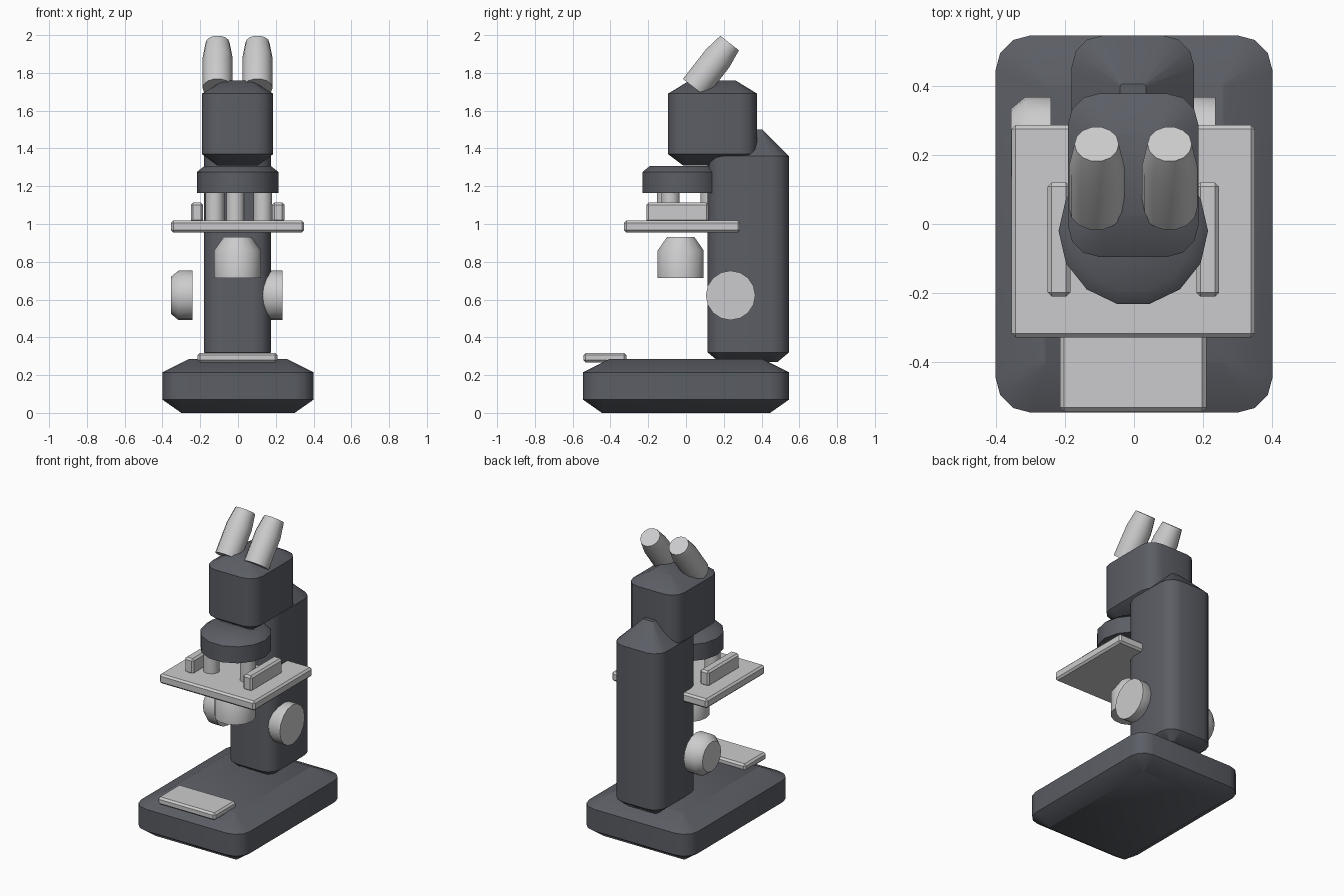
import bpy, bmesh
from math import sin, cos, pi, radians
from mathutils import Matrix, Vector

cube = bpy.data.objects.get("Cube")
if cube:
    bpy.data.objects.remove(cube, do_unlink=True)


def material(name, color):
    mat = bpy.data.materials.new(name)
    mat.use_nodes = True
    mat.diffuse_color = color
    mat.node_tree.nodes["Principled BSDF"].inputs["Base Color"].default_value = color
    return mat


DARK = material("dark_slate", (0.105, 0.112, 0.13, 1))
LIGHT = material("light_grey", (0.6, 0.6, 0.61, 1))


def finish(name, bm, mat, angle=40):
    bmesh.ops.recalc_face_normals(bm, faces=bm.faces)
    mesh = bpy.data.meshes.new(name)
    bm.to_mesh(mesh)
    bm.free()
    mesh.materials.append(mat)
    mesh.shade_smooth()
    mesh.set_sharp_from_angle(angle=radians(angle))
    obj = bpy.data.objects.new(name, mesh)
    bpy.context.collection.objects.link(obj)
    return obj


def loft(name, loops, mat, matrix=None):
    """Skin a stack of equal-length point loops and cap both ends."""
    bm = bmesh.new()
    rings = [[bm.verts.new(p) for p in loop] for loop in loops]
    for a, b in zip(rings, rings[1:]):
        for i in range(len(a)):
            j = (i + 1) % len(a)
            bm.faces.new((a[i], a[j], b[j], b[i]))
    bm.faces.new(rings[0])
    bm.faces.new(rings[-1])
    if matrix:
        bm.transform(matrix)
    return finish(name, bm, mat)


def rounded_block(name, x, y, radius, profile, mat):
    """Block with rounded upright corners; profile is (height, inset) pairs."""
    loops = []
    for z, inset in profile:
        r = max(radius - inset, 0.008)
        hx, hy = (x[1] - x[0]) / 2 - inset - r, (y[1] - y[0]) / 2 - inset - r
        cx, cy = sum(x) / 2, sum(y) / 2
        loop = []
        for k, (sx, sy) in enumerate(((1, 1), (-1, 1), (-1, -1), (1, -1))):
            for s in range(4):
                a = pi / 2 * (k + s / 3)
                loop.append((cx + sx * hx + r * cos(a), cy + sy * hy + r * sin(a), z))
        loops.append(loop)
    return loft(name, loops, mat)


def turned(name, center, profile, mat, sides=14, rotation=None):
    """Round part; profile is (distance along axis, radius) pairs."""
    loops = [[(r * cos(2 * pi * i / sides), r * sin(2 * pi * i / sides), z)
              for i in range(sides)] for z, r in profile]
    matrix = Matrix.Translation(center) @ (rotation or Matrix.Identity(4))
    return loft(name, loops, mat, matrix)


def plate(name, x, y, z, mat, bevel=0.012):
    bm = bmesh.new()
    bmesh.ops.create_cube(bm, size=1)
    lo, hi = (Vector(p) for p in zip(x, y, z))
    bm.transform(Matrix.Translation((lo + hi) / 2) @ Matrix.Diagonal((*(hi - lo), 1)))
    bmesh.ops.bevel(bm, geom=bm.edges[:], offset=bevel, segments=1, affect='EDGES')
    return finish(name, bm, mat, 30)


# Dark body
rounded_block("base", (-0.4, 0.4), (-0.545, 0.545), 0.1,
              [(0, 0.1), (0.07, 0), (0.215, 0), (0.285, 0.14)], DARK)
rounded_block("arm", (-0.18, 0.174), (0.115, 0.545), 0.09,
              [(0.27, 0.06), (0.32, 0), (1.36, 0), (1.5, 0.14)], DARK)
rounded_block("head", (-0.191, 0.186), (-0.095, 0.377), 0.09,
              [(1.31, 0.08), (1.37, 0), (1.69, 0), (1.76, 0.115)], DARK)
turned("nosepiece", (-0.002, -0.02, 0),
       [(1.165, 0.216), (1.275, 0.216), (1.308, 0.175)], DARK)

# Objectives spaced evenly around the nosepiece
for i in range(3):
    a = radians(-25 + 120 * i)
    turned(f"objective_{i + 1}", (-0.002 + 0.147 * cos(a), -0.02 + 0.147 * sin(a), 0),
           [(1.0, 0.05), (1.18, 0.05)], LIGHT)

# Stage, clips, condenser and lamp plate
plate("stage", (-0.354, 0.35), (-0.328, 0.286), (0.955, 1.018), LIGHT)
for side, x in (("right", -0.25), ("left", 0.18)):
    plate(f"{side}_stage_clip", (x, x + 0.066), (-0.21, 0.12), (1.01, 1.113), LIGHT)
turned("condenser", (-0.002, -0.028, 0),
       [(0.715, 0.125), (0.86, 0.125), (0.93, 0.075)], LIGHT)
plate("lamp_plate", (-0.214, 0.209), (-0.543, -0.315), (0.268, 0.318), LIGHT)

# Focus knobs, both with the narrow rim towards -x
for side, x in (("right", -0.24), ("left", 0.235)):
    turned(f"{side}_focus_knob", (x, 0.236, 0.622),
           [(0, 0.131), (0.075, 0.131), (0.115, 0.098)], LIGHT, 16,
           Matrix.Rotation(-pi / 2, 4, 'Y'))

# Tilted eyepieces
for side, x in (("right", -0.108), ("left", 0.103)):
    turned(f"{side}_eyepiece", (x, 0.045, 1.72),
           [(0, 0.08), (0.2, 0.08), (0.302, 0.064)], LIGHT, 14,
           Matrix.Rotation(radians(-38), 4, 'X'))
